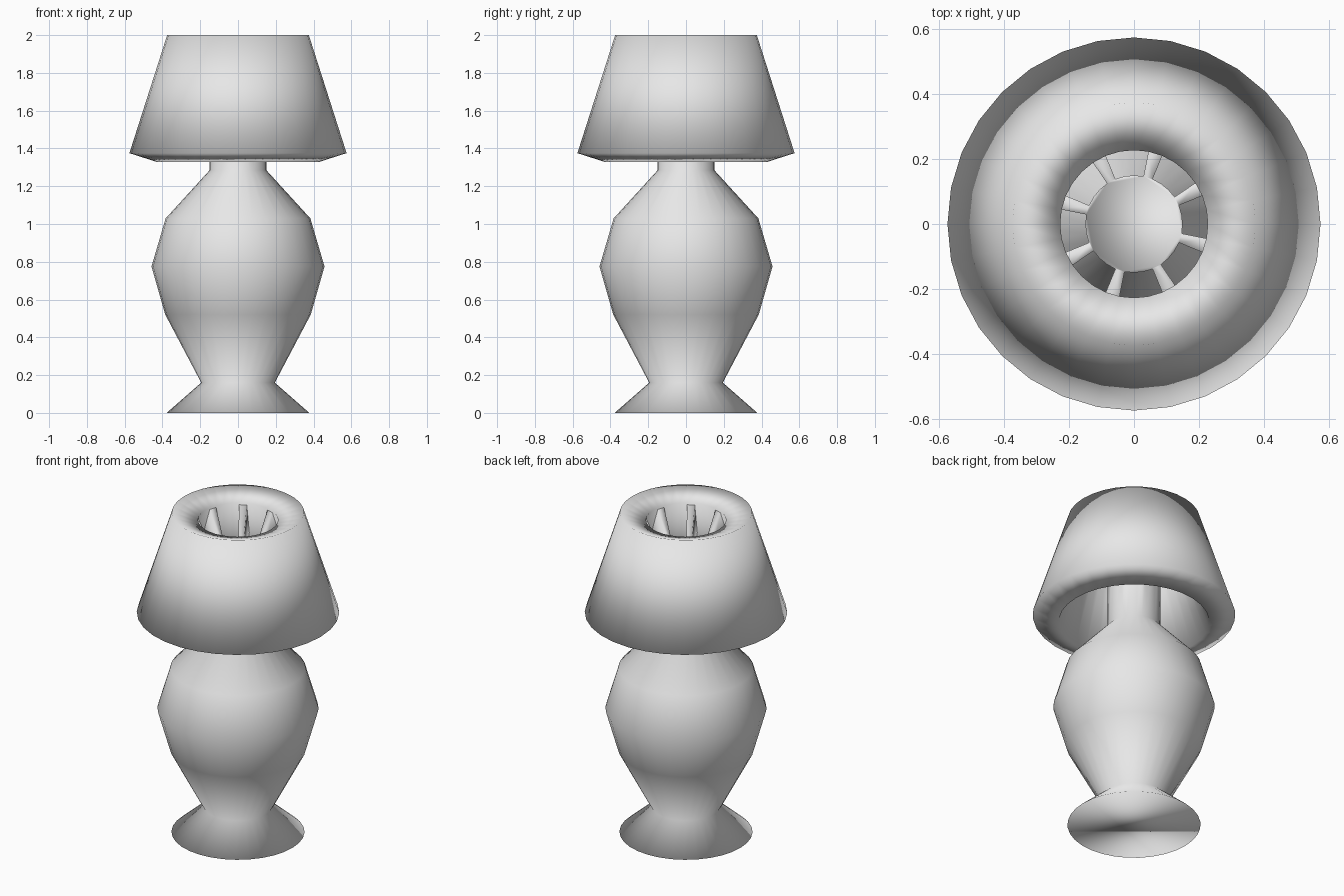
import bpy
import bmesh
from math import cos, sin, pi

SIDES = 32

cube = bpy.data.objects.get("Cube")
if cube:
    bpy.data.objects.remove(cube, do_unlink=True)

grey = bpy.data.materials.new("light_grey")
grey.use_nodes = True
grey.diffuse_color = (0.8, 0.8, 0.8, 1)
grey.node_tree.nodes["Principled BSDF"].inputs["Base Color"].default_value = (0.8, 0.8, 0.8, 1)


def lathe(bm, profile):
    """Turn (radius, height) points round z; return the bands of faces and the rings."""
    rings = [[bm.verts.new((r * cos(2 * pi * i / SIDES), r * sin(2 * pi * i / SIDES), z))
              for i in range(SIDES)] for r, z in profile]
    bands = []
    for low, high in zip(rings, rings[1:]):
        bands.append([bm.faces.new((low[i], low[(i + 1) % SIDES],
                                    high[(i + 1) % SIDES], high[i])) for i in range(SIDES)])
    return bands, rings


def finish(bm, name):
    for face in bm.faces:
        face.smooth = True
    mesh = bpy.data.meshes.new(name)
    bm.to_mesh(mesh)
    bm.free()
    mesh.materials.append(grey)
    obj = bpy.data.objects.new(name, mesh)
    bpy.context.collection.objects.link(obj)
    return obj


# Turned body: flared foot, vase and neck, closed at both ends
NECK, NECK_TOP = 0.15, 1.76
bm = bmesh.new()
bands, rings = lathe(bm, [(0.378, 0), (0.195, 0.16), (0.385, 0.52), (0.458, 0.775),
                          (0.383, 1.03), (NECK, 1.285), (NECK, 1.6), (NECK, NECK_TOP)])
bm.faces.new(rings[0][::-1])
bm.faces.new(rings[-1])

# Eight struts pulled out of the neck, rising to the shade's inner wall
picked = [face for i, face in enumerate(bands[-1]) if i % 4 == 2]
for face in bmesh.ops.extrude_discrete_faces(bm, faces=picked)["faces"]:
    for v in face.verts:
        radius, height = (0.236, 1.95) if v.co.z > NECK_TOP - 0.05 else (0.3, 1.74)
        v.co.x *= radius / NECK
        v.co.y *= radius / NECK
        v.co.z = height
finish(bm, "lamp_body")

# Thick conical shade, open at top and bottom
bm = bmesh.new()
lathe(bm, [(0.575, 1.375), (0.375, 2.0)])
shade = finish(bm, "lamp_shade")
wall = shade.modifiers.new("wall", 'SOLIDIFY')
wall.thickness = 0.155
wall.offset = -1
